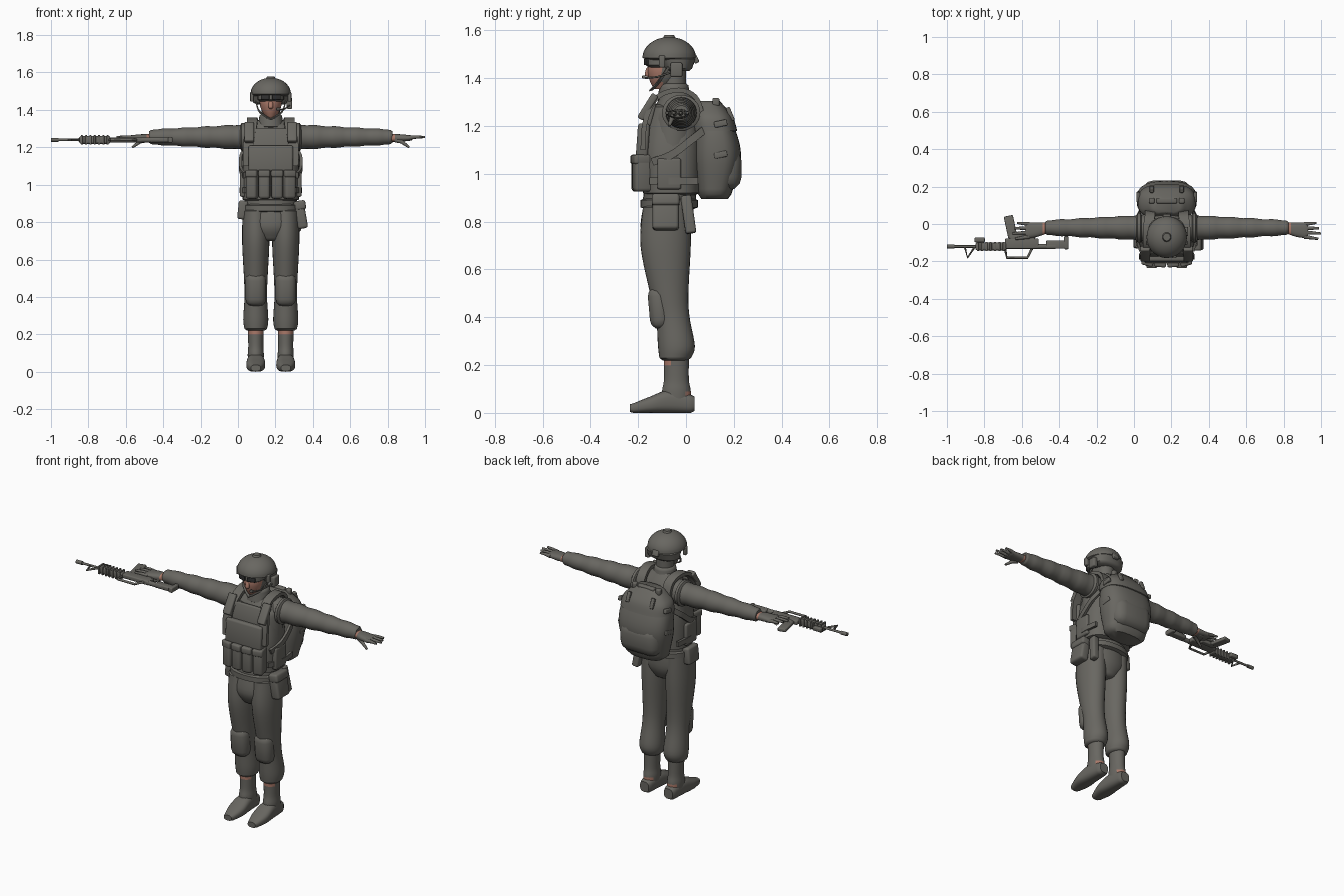
import bpy, bmesh
from math import sin, cos, pi, radians, copysign
from mathutils import Vector, Matrix, Euler

if "Cube" in bpy.data.objects:
    bpy.data.objects.remove(bpy.data.objects["Cube"])


def material(name, color):
    mat = bpy.data.materials.new(name)
    mat.use_nodes = True
    mat.diffuse_color = (*color, 1)
    mat.node_tree.nodes["Principled BSDF"].inputs["Base Color"].default_value = (*color, 1)
    return mat


FABRIC = material("olive grey", (.14, .135, .12))
SKIN = material("skin", (.4, .19, .14))
DARK = material("dark lens", (.03, .03, .03))

# Shared positions: body centre line, leg, arm and rifle axes
origin_x = .175
LEG = .08
ARM = 1.255
ARM_Y = -.02
GUN_Y = -.12
GUN_Z = 1.24
parts = []


def finish(name, bm, mirror=False, mat=FABRIC, patch=None):
    """Turn a bmesh into an object; patch(point) picks the skin faces."""
    bmesh.ops.recalc_face_normals(bm, faces=bm.faces)
    if patch:
        for face in bm.faces:
            face.material_index = int(patch(face.calc_center_median()))
    mesh = bpy.data.meshes.new(name)
    bm.to_mesh(mesh)
    bm.free()
    mesh.materials.append(mat)
    if patch:
        mesh.materials.append(SKIN)
    part = bpy.data.objects.new(name, mesh)
    part.location.x = origin_x
    bpy.context.collection.objects.link(part)
    if mirror:
        part.modifiers.new("Mirror", "MIRROR")
    parts.append(part)


def bridge(name, rings, **options):
    """Join rings of points into a closed, capped surface."""
    bm = bmesh.new()
    loops = [[bm.verts.new(point) for point in ring] for ring in rings]
    for low, high in zip(loops, loops[1:]):
        for i in range(len(low)):
            bm.faces.new((low[i - 1], low[i], high[i], high[i - 1]))
    bm.faces.new(loops[0])
    bm.faces.new(loops[-1])
    finish(name, bm, **options)


def spline(keys, steps=5):
    """Smooth path through the keys, with eased Hermite segments."""
    keys = [Vector(key) for key in keys]
    padded = [keys[0], *keys, keys[-1]]
    path = []
    for before, a, b, after in zip(padded, padded[1:], padded[2:], padded[3:]):
        for step in range(steps):
            t = step / steps
            ease = t * t * (3 - 2 * t)
            slope_a, slope_b = (b - before) / 2, (after - a) / 2
            path.append(a.lerp(b, ease) + slope_a * t * (1 - t) ** 2 - slope_b * t * t * (1 - t))
    return path + [keys[-1]]


def loft(name, keys, axis="z", at=0, power=2, soft=.01, sides=28, **options):
    """Keys: place on axis, second centre, two radii. Ends are softened."""
    order = {"z": (1, 2, 0), "x": (0, 2, 1), "y": (1, 0, 2)}[axis]
    path = spline(keys)

    def lip(end, inner):
        step = copysign(soft, end[0] - inner[0])
        return Vector((end[0] + step, end[1], end[2] * .8, end[3] * .8))

    path = [lip(path[0], path[1]), *path, lip(path[-1], path[-2])]
    rings = []
    for place, centre, wide, deep in path:
        ring = []
        for i in range(sides):
            angle = 2 * pi * i / sides
            c, s = cos(angle), sin(angle)
            u = at + wide * copysign(abs(c) ** (2 / power), c)
            v = centre + deep * copysign(abs(s) ** (2 / power), s)
            ring.append([(place, u, v)[k] for k in order])
        rings.append(ring)
    bridge(name, rings, **options)


def box(name, at, size, round=.25, tilt=0, lean=0, turn=0, **options):
    """Rounded box turned about x, y and z in degrees."""
    bm = bmesh.new()
    spin = Euler((radians(tilt), radians(lean), radians(turn))).to_matrix().to_4x4()
    bmesh.ops.create_cube(bm, size=1, matrix=Matrix.Translation(at) @ spin @ Matrix.Diagonal((*size, 1)))
    bmesh.ops.bevel(bm, geom=bm.edges[:], offset=round * min(size), segments=3, profile=.5, affect="EDGES")
    finish(name, bm, **options)


def tube(name, points, radius, taper=0, sides=10, **options):
    points = [Vector(point) for point in points]
    last = len(points) - 1
    rings = []
    for i, point in enumerate(points):
        along = points[min(i + 1, last)] - points[max(i - 1, 0)]
        frame = along.to_track_quat("Z", "Y")
        r = radius * (1 - taper * i / last)
        angles = [2 * pi * k / sides for k in range(sides)]
        rings.append([point + frame @ Vector((r * cos(a), r * sin(a), 0)) for a in angles])
    bridge(name, rings, **options)


def ribbon(name, points, across, thick=.015, **options):
    """Flat strap on a smooth path; across is the half-width vector."""
    path, across = spline(points), Vector(across)
    rings = []
    for i, point in enumerate(path):
        along = path[min(i + 1, len(path) - 1)] - path[max(i - 1, 0)]
        out = along.cross(across).normalized() * thick / 2
        rings.append([point + across + out, point - across + out, point - across - out, point + across - out])
    bridge(name, rings, **options)


# Torso, vest and collar
loft("torso", [(.88, -.07, .14, .11), (1.2, -.05, .15, .11), (1.28, -.04, .14, .09), (1.35, -.04, .06, .05)])
loft("vest", [(.92, -.06, .15, .12), (1.1, -.06, .15, .125), (1.28, -.05, .12, .1)], power=2.6)
loft("collar", [(1.31, -.05, .07, .07), (1.37, -.05, .06, .06)])
box("chest_panel", at=(0, -.18, 1.14), size=(.24, .05, .14), tilt=-4)
box("bib", at=(0, -.15, 1.25), size=(.19, .03, .1), tilt=-14)
for i in range(4):
    x = (i - 1.5) * .065
    y = abs(x) * .1 - .19
    box(f"magazine_pouch_{i}", at=(x, y, 1), size=(.06, .08, .15), turn=x * 150)
    box(f"pouch_flap_{i}", at=(x, y - .004, 1.06), size=(.064, .08, .04), turn=x * 150)
box("side_pouch", at=(.145, -.07, 1), size=(.04, .1, .13), mirror=True)
box("shoulder_plate", at=(.115, -.16, 1.28), size=(.05, .03, .12), tilt=-32, mirror=True)
ribbon("shoulder_strap", [(.12, -.18, 1.1), (.12, -.17, 1.22), (.1, -.12, 1.32), (.1, -.03, 1.35),
                          (.09, .04, 1.32), (.09, .07, 1.24)], across=(.027, 0, 0), thick=.02, mirror=True)
ribbon("diagonal_strap", [(.14, -.14, 1.05), (.16, -.06, 1.08), (.16, .02, 1.14), (.14, .07, 1.18)],
       across=(0, -.006, .015), mirror=True)
ribbon("waist_strap", [(.13, -.15, .97), (.16, -.06, .97), (.15, .05, .97)], across=(0, 0, .015), mirror=True)
loft("armhole_rim", [(.14, ARM_Y, .075, .08), (.155, ARM_Y, .075, .08)], axis="x", at=ARM, mirror=True)

# Head, goggles and helmet
loft("neck", [(1.32, -.05, .05, .05), (1.43, -.05, .05, .05)])
loft("head", [(1.365, -.1, .03, .04), (1.4, -.09, .05, .065), (1.45, -.08, .06, .08), (1.53, -.07, .05, .06)],
     patch=lambda p: p.y < -.1)
box("nose", at=(0, -.155, 1.425), size=(.025, .03, .04), round=.4, tilt=-15, mat=SKIN)
loft("goggle_frame", [(1.455, -.09, .07, .08), (1.48, -.09, .07, .08)], power=2.5)
box("goggle_lens", at=(.03, -.166, 1.467), size=(.046, .009, .026), turn=16, mirror=True, mat=DARK)
dome = [i * pi / 14 for i in range(7)]
loft("helmet_shell", [(1.485 + .087 * sin(a), -.07, .108 * cos(a), .112 * cos(a)) for a in dome])
loft("helmet_skirt", [(1.44, -.035, .095, .06), (1.48, -.04, .1, .08)], power=2.3)
box("helmet_clip", at=(.1, -.1, 1.47), size=(.02, .025, .05), mirror=True)
box("helmet_rear_clip", at=(0, .04, 1.48), size=(.04, .02, .035), tilt=25)
ribbon("chin_strap", [(.08, -.07, 1.45), (.06, -.11, 1.39), (0, -.145, 1.35)], across=(0, .008, .003),
       thick=.006, mirror=True)
box("ear_set", at=(.1, -.04, 1.435), size=(.03, .05, .06))
tube("mic_boom", [(.1, -.06, 1.425), (.075, -.12, 1.405), (.045, -.17, 1.4)], radius=.004)
box("mic_tip", at=(.04, -.176, 1.405), size=(.022, .014, .014))

# Arms and hands
sleeve = []
for i in range(19):
    x = .1 + i * .03
    radius = .075 - .055 * x + .002 * sin(i * 1.7)
    sleeve.append((x, ARM_Y, radius, radius))
loft("sleeve", sleeve, axis="x", at=ARM, mirror=True)
loft("hand", [(.63, ARM_Y, .02, .026), (.69, -.03, .02, .038), (.745, -.034, .015, .042)], axis="x",
     at=1.25, power=2.4, mirror=True, patch=lambda p: p.x < .66)
for i, length in enumerate((.065, .08, .09, .075)):
    y = -i * .0225
    spread = (i - 1) * .006
    tube(f"finger_{i}", [(.735, y, 1.25), (.735 + length / 2, y - spread / 2, ARM), (.735 + length, y - spread, ARM)],
         radius=.012, taper=.5, mirror=True)
tube("thumb", [(.67, -.045, 1.24), (.7, -.06, 1.23), (.74, -.07, 1.2)], radius=.015, taper=.6, mirror=True)

# Trousers, belt and hip gear
loft("hips", [(.9, -.07, .135, .1), (.78, -.08, .147, .11), (.71, -.08, .08, .08)])
loft("belt", [(.86, -.07, .15, .12), (.89, -.07, .15, .12)], power=2.3)
loft("trouser_leg", [(.86, -.08, .07, .1), (.7, -.085, .073, .105), (.5, -.07, .063, .08), (.4, -.055, .06, .07),
                     (.28, -.04, .067, .077), (.23, -.045, .06, .066)], at=LEG, mirror=True)
box("knee_pad", at=(LEG, -.11, .44), size=(.11, .09, .18), round=.45, tilt=5, mirror=True)
box("left_hip_pouch", at=(.16, -.085, .84), size=(.055, .11, .15), lean=-10)
box("left_hip_flap", at=(.157, -.085, .89), size=(.06, .116, .05), lean=-10)
box("right_hip_pouch", at=(-.15, -.08, .865), size=(.05, .1, .1), lean=6)
box("holster", at=(.135, .01, .83), size=(.04, .045, .16), tilt=8, lean=-6)

# Boots with worn heel patches
loft("boot_shaft", [(.03, -.04, .04, .058), (.09, -.04, .043, .06), (.14, -.04, .04, .052), (.23, -.04, .043, .052)],
     at=LEG, mirror=True, patch=lambda p: p.y > -.005 and .05 < p.z < .09 or p.y < -.06 and p.z > .205)
loft("boot_foot", [(.02, .038, .036, .038), (-.07, .048, .046, .048), (-.15, .034, .05, .034), (-.22, .02, .032, .02)],
     axis="y", at=LEG, power=2.7, soft=.015, mirror=True)

# Backpack
loft("backpack", [(.915, .12, .13, .07), (1.07, .13, .16, .1), (1.2, .12, .15, .08), (1.28, .1, .1, .05)],
     power=2.7, soft=.02)
loft("backpack_lid", [(1.18, .12, .157, .094), (1.24, .11, .145, .085), (1.295, .1, .09, .05)], power=2.7)
box("backpack_pocket", at=(0, .16, 1.02), size=(.26, .145, .18), round=.4)
box("carry_loop", at=(0, .125, 1.3), size=(.11, .03, .03))
box("lid_buckle", at=(.08, .185, 1.25), size=(.022, .018, .06), tilt=22, mirror=True)
box("lid_tab", at=(.08, .125, 1.3), size=(.03, .03, .035), mirror=True)
for label, z in (("lower", 1.08), ("upper", 1.21)):
    box(f"{label}_pack_buckle", at=(.152, .145, z), size=(.02, .055, .026), tilt=12, mirror=True)

# Rifle lying on its side, muzzle toward the right
origin_x = 0
tube("barrel", [(-.8, GUN_Y, GUN_Z), (-1, GUN_Y, GUN_Z)], radius=.007)
tube("muzzle", [(-.96, GUN_Y, GUN_Z), (-1, GUN_Y, GUN_Z)], radius=.011)
box("handguard", at=(-.765, GUN_Y, GUN_Z), size=(.165, .042, .042))
for i in range(7):
    box(f"guard_rib_{i}", at=(-.835 + i * .023, GUN_Y, GUN_Z), size=(.011, .05, .05))
box("receiver", at=(-.6, -.105, GUN_Z), size=(.18, .055, .026))
box("lower_receiver", at=(-.615, -.07, GUN_Z), size=(.1, .035, .022))
box("magazine", at=(-.66, -.015, GUN_Z), size=(.05, .12, .02), turn=12)
box("pistol_grip", at=(-.535, -.05, GUN_Z), size=(.03, .085, .022), turn=-20)
tube("buffer_tube", [(-.52, GUN_Y, GUN_Z), (-.42, GUN_Y, GUN_Z)], radius=.014)
box("stock", at=(-.41, -.11, GUN_Z), size=(.12, .044, .026))
box("butt_plate", at=(-.362, -.1, GUN_Z), size=(.024, .07, .03))
tube("carry_handle", [(-.69, -.13, GUN_Z), (-.68, -.18, GUN_Z), (-.57, -.18, GUN_Z), (-.545, -.13, GUN_Z)],
     radius=.007)
tube("front_sight", [(-.85, GUN_Y, GUN_Z), (-.89, -.18, GUN_Z), (-.905, GUN_Y, GUN_Z)], radius=.006)
box("guard_light", at=(-.825, -.085, GUN_Z), size=(.055, .026, .024))

# Smooth shading with sharp edges kept
bpy.ops.object.select_all(action="DESELECT")
for part in parts:
    part.select_set(True)
bpy.context.view_layer.objects.active = parts[0]
bpy.ops.object.shade_smooth_by_angle(angle=radians(42))
